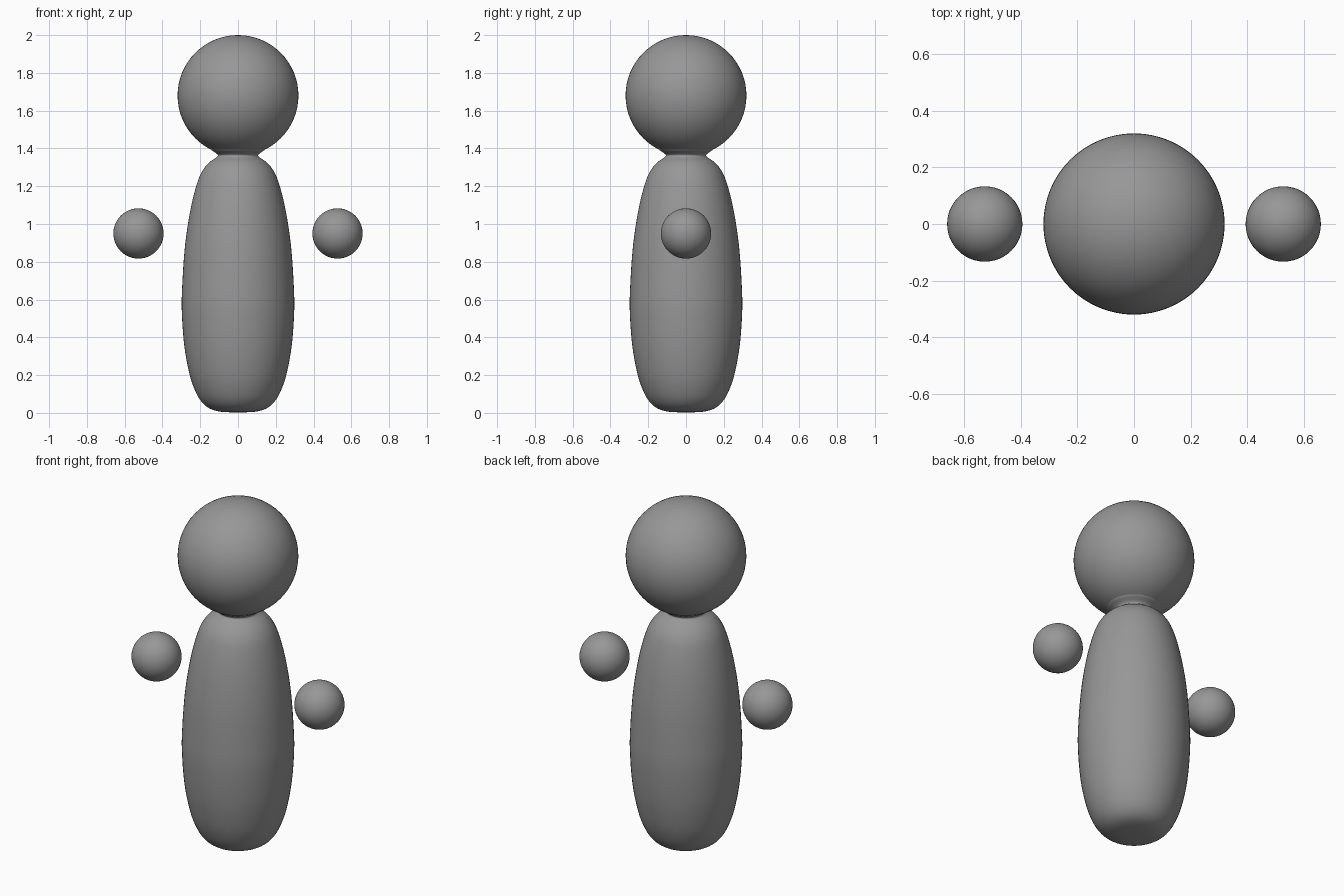
import bpy, bmesh, math
from mathutils import Vector

if "Cube" in bpy.data.objects:
    bpy.data.objects.remove(bpy.data.objects["Cube"])

grey = bpy.data.materials.new("plain grey")
grey.diffuse_color = (0.31, 0.31, 0.31, 1)
grey.use_nodes = True
grey.node_tree.nodes["Principled BSDF"].inputs["Base Color"].default_value = grey.diffuse_color


def finish(name, bm):
    mesh = bpy.data.meshes.new(name)
    bmesh.ops.recalc_face_normals(bm, faces=bm.faces)
    for f in bm.faces:
        f.smooth = True
    bm.to_mesh(mesh)
    bm.free()
    mesh.materials.append(grey)
    ob = bpy.data.objects.new(name, mesh)
    bpy.context.collection.objects.link(ob)
    return ob


def ball(name, centre, radius, segments=64):
    bm = bmesh.new()
    bmesh.ops.create_uvsphere(bm, u_segments=segments, v_segments=segments // 2, radius=radius)
    bmesh.ops.translate(bm, verts=bm.verts, vec=centre)
    return finish(name, bm)


def smooth_path(pts, steps=4):
    """Catmull-Rom curve through the profile points."""
    p = [Vector(q) for q in [pts[0]] + pts + [pts[-1]]]
    out = []
    for a, b, c, d in zip(p, p[1:], p[2:], p[3:]):
        for i in range(steps):
            t = i / steps
            out.append(0.5 * (2 * b + (c - a) * t + (2 * a - 5 * b + 4 * c - d) * t * t
                              + (3 * b - a - 3 * c + d) * t ** 3))
    return out + [p[-1]]


def lathe(name, pts, segments=64):
    bm = bmesh.new()
    rings = [[bm.verts.new((r * math.cos(2 * math.pi * k / segments),
                            r * math.sin(2 * math.pi * k / segments), z))
              for k in range(segments)] for r, z in smooth_path(pts)]
    for lo, hi in zip(rings, rings[1:]):
        for k in range(segments):
            n = (k + 1) % segments
            bm.faces.new((lo[k], lo[n], hi[n], hi[k]))
    bm.faces.new(rings[0][::-1])
    bm.faces.new(rings[-1])
    return finish(name, bm)


# Tapered body with rounded base, shoulders and a short flared neck inside the head
lathe("body", [(0.02, 0.003), (0.09, 0.006), (0.15, 0.023), (0.194, 0.06), (0.228, 0.12),
               (0.258, 0.21), (0.285, 0.36), (0.298, 0.55), (0.294, 0.70), (0.283, 0.86),
               (0.265, 1.0), (0.24, 1.13), (0.21, 1.235), (0.183, 1.29), (0.15, 1.328),
               (0.118, 1.35), (0.106, 1.362), (0.115, 1.374), (0.14, 1.391), (0.15, 1.41)])

# Round head
ball("head", (0, 0, 1.68), 0.32)

# Floating hands
for side, x in (("left", -0.527), ("right", 0.527)):
    ball(side + "_hand", (x, 0, 0.95), 0.133, 48)
